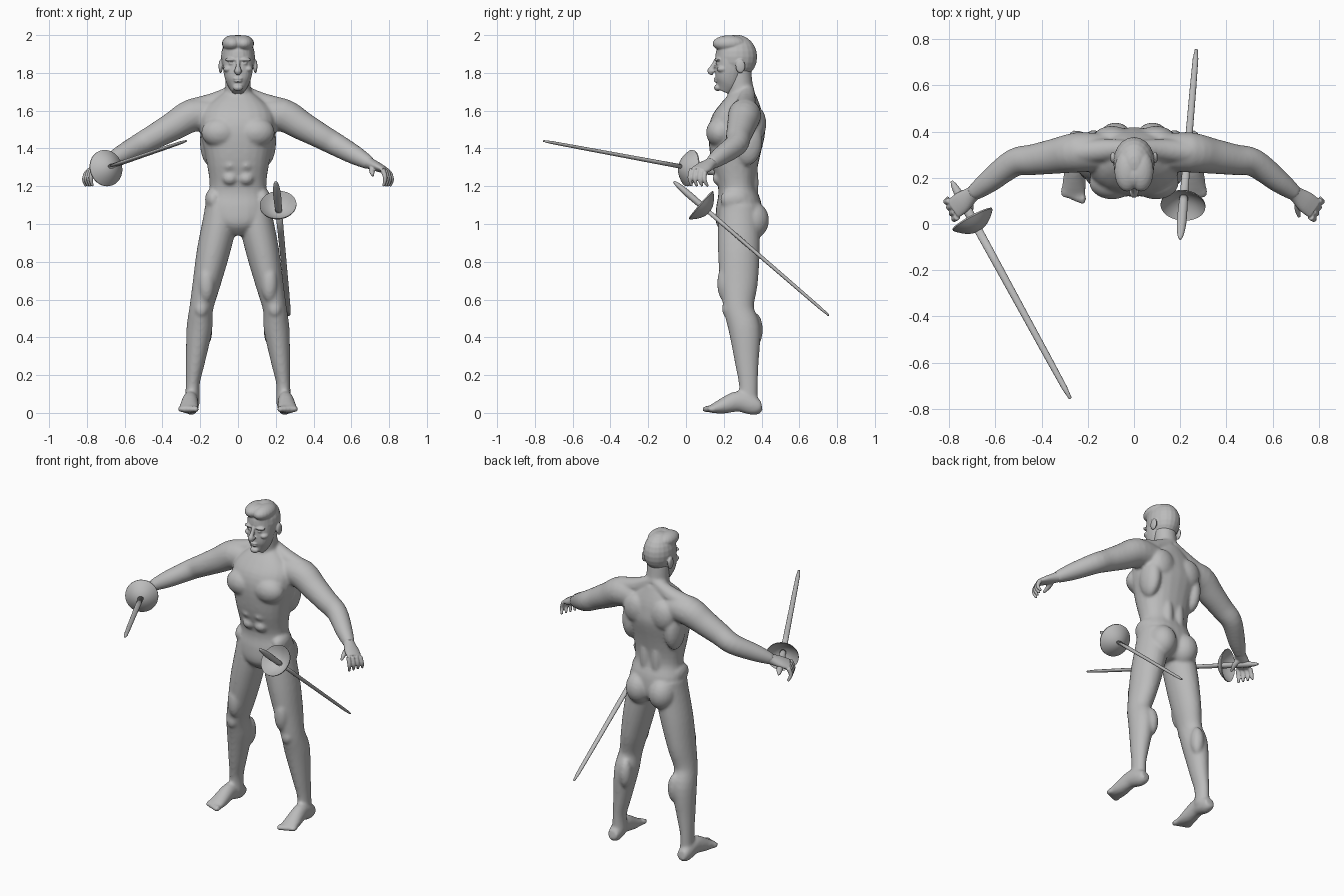
import bpy, bmesh, math
from mathutils import Vector, Matrix

if "Cube" in bpy.data.objects:
    bpy.data.objects.remove(bpy.data.objects["Cube"], do_unlink=True)

clay = bpy.data.materials.new("plain_grey")
clay.use_nodes = True
grey = (0.5, 0.5, 0.5, 1)
clay.diffuse_color = grey
clay.node_tree.nodes["Principled BSDF"].inputs["Base Color"].default_value = grey

SIDEWAYS, BACKWARD, UPWARD = Vector((1, 0, 0)), Vector((0, 1, 0)), Vector((0, 0, 1))


def signed_power(value, power):
    return math.copysign(abs(value) ** power, value)


def smooth_path(sections, steps):
    """Insert extra sections between the given ones with an even curve."""
    rows = [Vector((*point, width, depth)) for point, width, depth in sections]
    last = len(rows) - 1
    path = []
    for index in range(last):
        start, end = rows[index], rows[index + 1]
        leave = (end - rows[max(index - 1, 0)]) / 2
        arrive = (rows[min(index + 2, last)] - start) / 2
        for step in range(steps):
            t = step / steps
            ease = t * t * (3 - 2 * t)
            path.append(start.lerp(end, ease) + leave * (t * (1 - t) ** 2)
                        - arrive * (t * t * (1 - t)))
    return path + [rows[last]]


def loft(bm, sections, hint=SIDEWAYS, squareness=2, steps=4, sides=24):
    """Skin oval sections (point, half width, half depth) along a smooth path."""
    path = smooth_path(sections, steps)
    rings = []
    for index, section in enumerate(path):
        x, y, z, width, depth = section
        previous = path[max(index - 1, 0)]
        following = path[min(index + 1, len(path) - 1)]
        tangent = Vector((following - previous)[:3]).normalized()
        across = (hint - tangent * hint.dot(tangent)).normalized()
        outward = tangent.cross(across)
        ring = []
        for side in range(sides):
            angle = math.tau * side / sides
            ring.append(bm.verts.new(
                Vector((x, y, z))
                + across * width * signed_power(math.cos(angle), 2 / squareness)
                + outward * depth * signed_power(math.sin(angle), 2 / squareness)))
        rings.append(ring)
    for lower, upper in zip(rings, rings[1:]):
        for side in range(sides):
            after = (side + 1) % sides
            bm.faces.new((lower[side], lower[after], upper[after], upper[side]))
    bm.faces.new(reversed(rings[0]))
    bm.faces.new(rings[-1])


def round_loft(bm, points, radii, **options):
    loft(bm, [(point, radius, radius) for point, radius in zip(points, radii)], **options)


def blob(bm, location, size):
    bmesh.ops.create_uvsphere(bm, u_segments=20, v_segments=12, radius=1,
                              matrix=Matrix.LocRotScale(Vector(location), None, Vector(size)))


def finish(bm, name):
    bmesh.ops.recalc_face_normals(bm, faces=bm.faces)
    mesh = bpy.data.meshes.new(name)
    bm.to_mesh(mesh)
    bm.free()
    mesh.materials.append(clay)
    mesh.shade_smooth()
    obj = bpy.data.objects.new(name, mesh)
    bpy.context.collection.objects.link(obj)
    return obj


def sculpt(bm, name, voxel, relax):
    """Mirror the forms, fuse them into one skin and soften the joins."""
    obj = finish(bm, name)
    mirror = obj.modifiers.new("Mirror", "MIRROR")
    mirror.use_mirror_merge = False
    fuse = obj.modifiers.new("Fuse", "REMESH")
    fuse.mode = "VOXEL"
    fuse.voxel_size = voxel
    fuse.use_smooth_shade = True
    soften = obj.modifiers.new("Soften", "SMOOTH")
    soften.factor = 0.5
    soften.iterations = relax


# Joints of the left side
hip = Vector((.1, .28, 1))
knee = Vector((.195, .28, .55))
calf = Vector((.205, .31, .44))
ankle = Vector((.24, .33, .15))
heel = Vector((.245, .4, .04))
toes = Vector((.262, .13, .02))
shoulder = Vector((.24, .31, 1.575))
elbow = Vector((.52, .265, 1.42))
wrist = Vector((.7, .13, 1.32))
collar = Vector((0, .31, 1.58))
nape = Vector((0, .33, 1.72))

# Torso and neck
bm = bmesh.new()
trunk = [(.28, .94, .04, .07), (.28, 1, .14, .12), (.28, 1.1, .17, .12), (.27, 1.2, .15, .1),
         (.26, 1.35, .17, .13), (.27, 1.5, .2, .15), (.29, 1.6, .18, .12), (.31, 1.7, .07, .06)]
loft(bm, [(BACKWARD * y + UPWARD * z, width, depth) for y, z, width, depth in trunk],
     squareness=2.3)
round_loft(bm, [collar, collar.lerp(nape, .6) - BACKWARD * .03, nape + UPWARD * .1 - BACKWARD * .05],
           [.08, .07, .065])
round_loft(bm, [nape, nape.lerp(shoulder, .5), shoulder + UPWARD * .04], [.03, .05, .05],
           hint=UPWARD)

# Leg
loft(bm, [(hip + UPWARD * .1, .075, .1), (hip, .09, .11), (hip.lerp(knee, .35), .087, .11),
          (hip.lerp(knee, .7), .074, .1), (knee, .063, .08), (calf, .068, .084),
          (calf.lerp(ankle, .6), .05, .063), (ankle, .037, .05), (ankle - UPWARD * .1, .04, .05)])

# Arm
round_loft(bm, [collar.lerp(shoulder, .5), shoulder, shoulder.lerp(elbow, .35),
                shoulder.lerp(elbow, .7), elbow, elbow.lerp(wrist, .6), wrist],
           [.08, .087, .077, .067, .061, .05, .034], hint=UPWARD)

# Foot and toes
instep = heel.lerp(toes, .45)
loft(bm, [(heel, .03, .03), (heel.lerp(instep, .3), .04, .05), (instep + UPWARD * .03, .042, .055),
          (instep.lerp(toes, .6) + UPWARD * .01, .05, .04), (toes, .054, .02)])
for toe in range(5):
    offset = toe / 4
    blob(bm, toes + SIDEWAYS * (.085 * offset - .04) + BACKWARD * (.03 * offset - .02),
         (.016 - .006 * offset, .027, .018))

# Muscle masses: centre and half sizes
muscles = {
    "chest": ((.095, .18, 1.485), (.1, .074, .08)),
    "buttock": ((.08, .35, 1.02), (.083, .09, .1)),
    "side_of_back": ((.15, .325, 1.44), (.052, .08, .13)),
    "shoulder_blade": ((.095, .375, 1.53), (.08, .05, .09)),
    "shoulder_cap": (shoulder, (.085, .088, .088)),
    "lower_back": ((.04, .345, 1.22), (.035, .04, .14)),
    "flank": ((.13, .26, 1.13), (.045, .08, .06)),
    "kneecap": (knee - BACKWARD * .06, (.036, .03, .045)),
    "calf_muscle": (calf + BACKWARD * .055 - SIDEWAYS * .03, (.04, .042, .09)),
    "inner_thigh": (hip.lerp(knee, .7) - BACKWARD * .07, (.045, .045, .1)),
}
for centre, size in muscles.values():
    blob(bm, centre, size)
for row in range(3):
    blob(bm, (.042, .175, 1.24 + row * .07), (.04, .035 + row * .007, .034))
sculpt(bm, "body", voxel=.009, relax=7)

# Head
bm = bmesh.new()
face = [(.25, 1.93, .078, .088), (.24, 1.86, .081, .08), (.23, 1.8, .076, .074),
        (.22, 1.745, .06, .064), (.2, 1.7, .03, .035)]
loft(bm, [(BACKWARD * y + UPWARD * z, width, depth) for y, z, width, depth in face],
     squareness=2.3)
nose_root, nose_tip = Vector((0, .16, 1.87)), Vector((0, .13, 1.81))
round_loft(bm, [nose_root, nose_root.lerp(nose_tip, .6), nose_tip, nose_tip + BACKWARD * .015 - UPWARD * .01],
           [.01, .012, .018, .014])
features = {
    "skull": ((0, .266, 1.885), (.09, .111, .117)),
    "hair_front": ((0, .215, 1.955), (.077, .062, .043)),
    "hair_top": ((.03, .23, 1.955), (.055, .09, .044)),
    "brow": (nose_root + SIDEWAYS * .036 + BACKWARD * .01, (.034, .019, .01)),
    "eye": (nose_root + SIDEWAYS * .034 + BACKWARD * .012 - UPWARD * .02, (.016, .014, .009)),
    "cheekbone": ((.054, .193, 1.82), (.024, .03, .018)),
    "nostril": (nose_tip + SIDEWAYS * .012 + BACKWARD * .012, (.01, .013, .009)),
    "upper_lip": ((0, .162, 1.77), (.026, .016, .006)),
    "lower_lip": ((0, .163, 1.756), (.022, .016, .007)),
    "chin": ((0, .168, 1.722), (.027, .02, .018)),
    "ear": ((.092, .288, 1.835), (.011, .026, .037)),
}
for centre, size in features.values():
    blob(bm, centre, size)
sculpt(bm, "head", voxel=.0045, relax=3)

# Hands: palm, four curled fingers and a thumb
bm = bmesh.new()
index_knuckle, little_knuckle = Vector((.765, .03, 1.29)), Vector((.8, .1, 1.275))
index_tip, little_tip = Vector((.77, .03, 1.2)), Vector((.805, .115, 1.2))
palm_end = index_knuckle.lerp(little_knuckle, .5)
spread = little_knuckle - index_knuckle
loft(bm, [(wrist.lerp(elbow, .1), .037, .035), (wrist, .034, .03),
          (wrist.lerp(palm_end, .55), .047, .024), (palm_end, .046, .016)], hint=spread)
for finger in range(4):
    knuckle = index_knuckle.lerp(little_knuckle, finger / 3)
    tip = index_tip.lerp(little_tip, finger / 3)
    bend = knuckle.lerp(tip, .45) + (palm_end - wrist) * .15
    round_loft(bm, [knuckle, bend, tip], [.014, .012, .007], hint=spread, sides=12)
thumb_tip = index_tip + UPWARD * .055 - SIDEWAYS * .055
round_loft(bm, [wrist.lerp(palm_end, .2), wrist.lerp(thumb_tip, .6), thumb_tip],
           [.02, .015, .007], sides=12)
sculpt(bm, "hands", voxel=.0045, relax=2)


def sword(name, pommel, tip):
    """Grip, bowl guard and tapering blade along one straight line."""
    axis = tip - pommel
    place = Matrix.Translation(pommel) @ axis.to_track_quat("Z", "Y").to_matrix().to_4x4()
    point = UPWARD * axis.length
    bm = bmesh.new()
    loft(bm, [(point * 0, .005, .005), (point * .03, .015, .013), (point * .1, .021, .018),
              (point * .22, .018, .015)])
    loft(bm, [(point * .2, .018, .012), (point * .6, .015, .01), (point * .95, .012, .008),
              (point, .002, .002)], steps=2, sides=12)
    bm.transform(place)
    finish(bm, name + "_blade_and_grip")

    # Bowl guard, open towards the grip
    bm = bmesh.new()
    rim, depth, apex, wall, count = .097, .055, .25, .006, 8
    outer = [(rim * step / count, apex - depth * (step / count) ** 2) for step in range(count + 1)]
    inner = [(radius, height - wall) for radius, height in reversed(outer)]
    verts = [bm.verts.new(SIDEWAYS * radius + UPWARD * height) for radius, height in outer + inner]
    edges = [bm.edges.new(pair) for pair in zip(verts, verts[1:])]
    bmesh.ops.spin(bm, geom=verts + edges, axis=UPWARD, angle=math.tau, steps=40)
    bmesh.ops.remove_doubles(bm, verts=bm.verts, dist=.0005)
    bm.transform(place)
    guard = finish(bm, name + "_guard")
    bpy.ops.object.select_all(action="DESELECT")
    guard.select_set(True)
    bpy.context.view_layer.objects.active = guard
    bpy.ops.object.shade_smooth_by_angle(angle=math.radians(40))


sword("held_sword", Vector((-.79, .186, 1.265)), Vector((-.275, -.757, 1.44)))
sword("hip_sword", Vector((.2, -.065, 1.225)), Vector((.27, .757, .515)))
